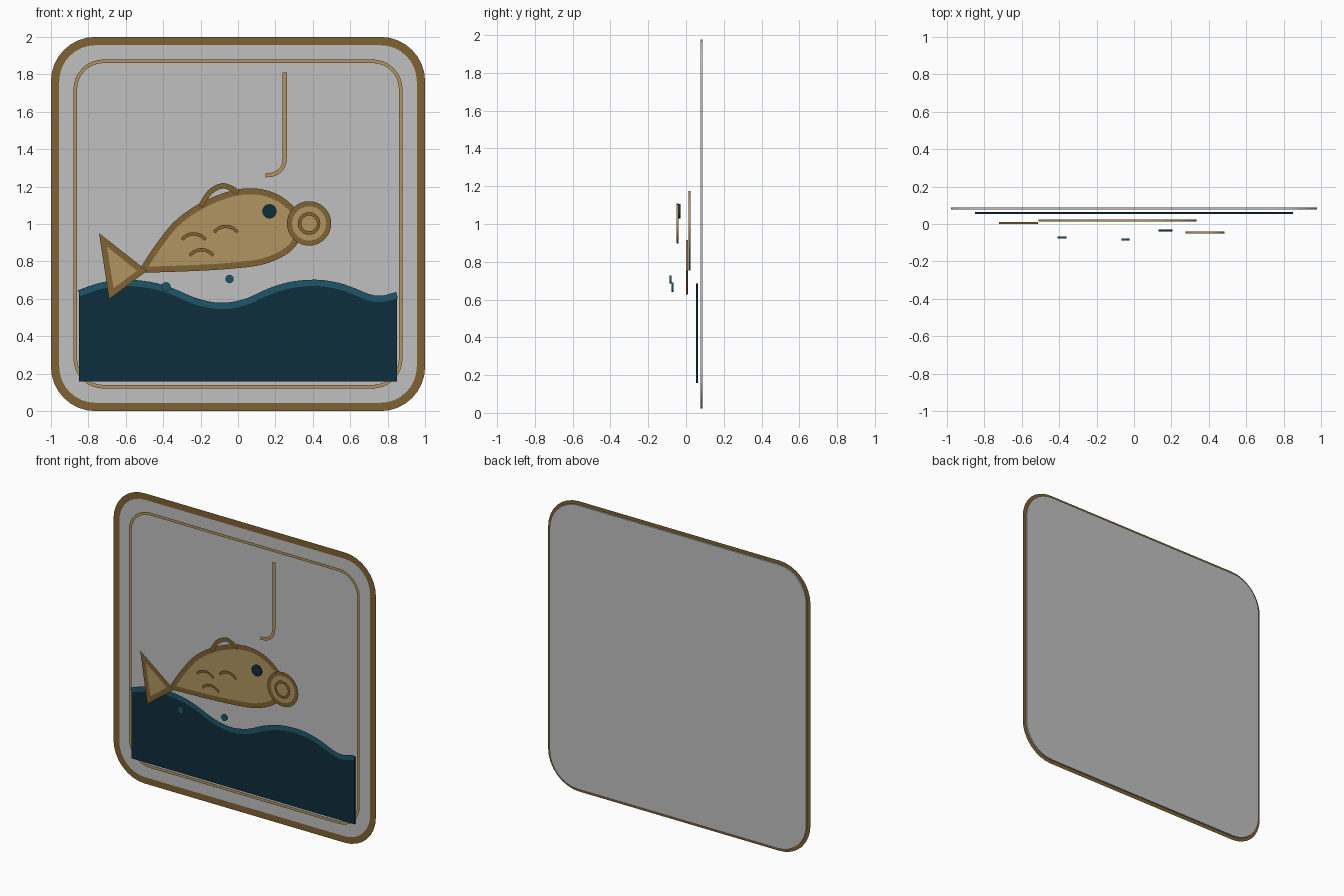
import bpy, bmesh
from math import sin, cos, pi, radians
from mathutils import Vector

cube = bpy.data.objects.get("Cube")
if cube:
    bpy.data.objects.remove(cube, do_unlink=True)

THICK = 0.010   # thickness of the filled plates
LIFT = 0.010    # how far an outline sits in front of its plate's centre


def material(name, rgb):
    lin = [(c / 255 / 12.92 if c < 11 else ((c / 255 + 0.055) / 1.055) ** 2.4) for c in rgb]
    m = bpy.data.materials.new(name)
    m.use_nodes = True
    m.diffuse_color = (*lin, 1)
    m.node_tree.nodes["Principled BSDF"].inputs["Base Color"].default_value = (*lin, 1)
    return m


GREY = material("panel grey", (192, 192, 192))
BROWN = material("dark bronze", (127, 98, 51))
TAN = material("light bronze", (177, 149, 96))
NAVY = material("deep water blue", (15, 46, 60))
TEAL = material("wave teal", (31, 86, 107))


# ---- 2D shapes, as lists of (x, z) points ----
def curve(points, steps=6):
    """Smooth path through the points."""
    p = [Vector(q) for q in points]
    p = [2 * p[0] - p[1]] + p + [2 * p[-1] - p[-2]]
    out = []
    for a, b, c, d in zip(p, p[1:], p[2:], p[3:]):
        for i in range(steps):
            t = i / steps
            out.append(0.5 * (2 * b + (c - a) * t + (2 * a - 5 * b + 4 * c - d) * t * t
                              + (3 * b - a - 3 * c + d) * t ** 3))
    return out + [p[-2]]


def circle(x, z, r, n=32):
    return [Vector((x + r * cos(2 * pi * i / n), z + r * sin(2 * pi * i / n))) for i in range(n)]


def rounded_square(half, r, n=8):
    out = []
    for k, (sx, sz) in enumerate([(1, 1), (-1, 1), (-1, -1), (1, -1)]):
        for i in range(n + 1):
            a = radians(90 * (k + i / n))
            out.append(Vector((sx * (half - r) + r * cos(a), 1 + sz * (half - r) + r * sin(a))))
    return out


# ---- mesh makers ----
def finish(name, bm, mat):
    me = bpy.data.meshes.new(name)
    bm.to_mesh(me)
    bm.free()
    me.materials.append(mat)
    ob = bpy.data.objects.new(name, me)
    bpy.context.collection.objects.link(ob)
    return ob


def plate(name, points, y, mat):
    """Filled shape of even thickness, centred on depth y."""
    bm = bmesh.new()
    face = bm.faces.new([bm.verts.new((p[0], y - THICK / 2, p[1])) for p in points])
    ext = bmesh.ops.extrude_face_region(bm, geom=[face], use_keep_orig=True)
    moved = [g for g in ext["geom"] if isinstance(g, bmesh.types.BMVert)]
    bmesh.ops.translate(bm, verts=moved, vec=(0, THICK, 0))
    bmesh.ops.recalc_face_normals(bm, faces=bm.faces[:])
    return finish(name, bm, mat)


def ribbon(name, points, width, y, mat, closed=False):
    """Flat mitred outline along a path, facing the front."""
    pts = [Vector(p) for p in points]
    n = len(pts)
    bm = bmesh.new()
    rows = []
    for i, p in enumerate(pts):
        before = p - pts[i - 1] if closed or i > 0 else pts[1] - p
        after = pts[(i + 1) % n] - p if closed or i < n - 1 else before
        d0, d1 = before.normalized(), after.normalized()
        n0, n1 = Vector((-d0.y, d0.x)), Vector((-d1.y, d1.x))
        side = (n0 + n1).normalized()
        off = side * (width / 2 / max(side.dot(n1), 0.4))
        rows.append([bm.verts.new((q.x, y, q.y)) for q in (p + off, p - off)])
    for i in range(n if closed else n - 1):
        (a, b), (c, d) = rows[i], rows[(i + 1) % n]
        bm.faces.new((a, b, d, c))
    bm.normal_update()
    for f in bm.faces:
        if f.normal.y > 0:
            f.normal_flip()
    return finish(name, bm, mat)


# ---- sign panel and its two borders ----
panel = rounded_square(0.978, 0.215)
plate("back_panel", panel, 0.083, GREY)
ribbon("outer_border", panel, 0.044, 0.083 - LIFT, BROWN, closed=True)
ribbon("inner_border", rounded_square(0.87, 0.15), 0.019, 0.069, TAN, closed=True)

# ---- water ----
wave = curve([(-.85, .63), (-.73, .67), (-.61, .685), (-.48, .675), (-.366, .645), (-.22, .585),
              (-.09, .562), (.04, .583), (.17, .64), (.29, .675), (.42, .685), (.53, .67),
              (.62, .64), (.70, .608), (.77, .60), (.85, .62)])
plate("water", [(-.85, .157)] + wave + [(.85, .157)], 0.059, NAVY)
ribbon("wave_crest", wave, 0.034, 0.048, TEAL)

# ---- fishing line and hook ----
hook = [(.25, 1.81)] + curve([(.25, 1.36), (.245, 1.32), (.225, 1.287), (.19, 1.266), (.147, 1.26)])
ribbon("hook_line", hook, 0.022, 0.034, TAN)

# ---- fish body ----
body = curve([(-.51, .755), (-.42, .89), (-.32, 1.01), (-.18, 1.105), (-.02, 1.165), (.11, 1.172),
              (.22, 1.135), (.305, 1.06), (.335, .985), (.305, .905), (.24, .845), (.12, .797),
              (-.05, .776), (-.25, .764), (-.51, .755)])[:-1]
plate("fish_body", body, 0.018, TAN)
ribbon("fish_body_outline", body, 0.032, 0.018 - LIFT, BROWN, closed=True)

# ---- tail ----
tail = [(-.722, .915), (-.513, .75), (-.677, .627)]
plate("tail", tail, 0.006, TAN)
ribbon("tail_outline", tail, 0.033, 0.006 - LIFT, BROWN, closed=True)

# ---- back fin and scales ----
fin = curve([(-.2, 1.095), (-.15, 1.17), (-.09, 1.203), (-.045, 1.195), (0, 1.168)])
ribbon("back_fin", fin, 0.028, -0.008, BROWN)
for i, (x, z) in enumerate([(-.237, .947), (-.065, .987), (-.195, .862)]):
    arc = curve([(x - .063, z - .03), (x - .035, z - .008), (x, z), (x + .035, z - .008),
                 (x + .063, z - .03)])
    ribbon(f"scale_{i + 1}", arc, 0.018, -0.018, BROWN)

# ---- eye and mouth ----
plate("eye", circle(.168, 1.068, .038), -0.034, NAVY)
mouth = circle(.38, 1.003, .105)
plate("mouth", mouth, -0.045, TAN)
ribbon("mouth_outline", mouth, 0.027, -0.045 - LIFT, BROWN, closed=True)
ribbon("mouth_opening", circle(.38, 1.003, .051), 0.018, -0.060, BROWN, closed=True)

# ---- bubbles ----
plate("left_bubble", circle(-.385, .664, .025, 24), -0.072, TEAL)
plate("right_bubble", circle(-.045, .706, .022, 24), -0.083, TEAL)
